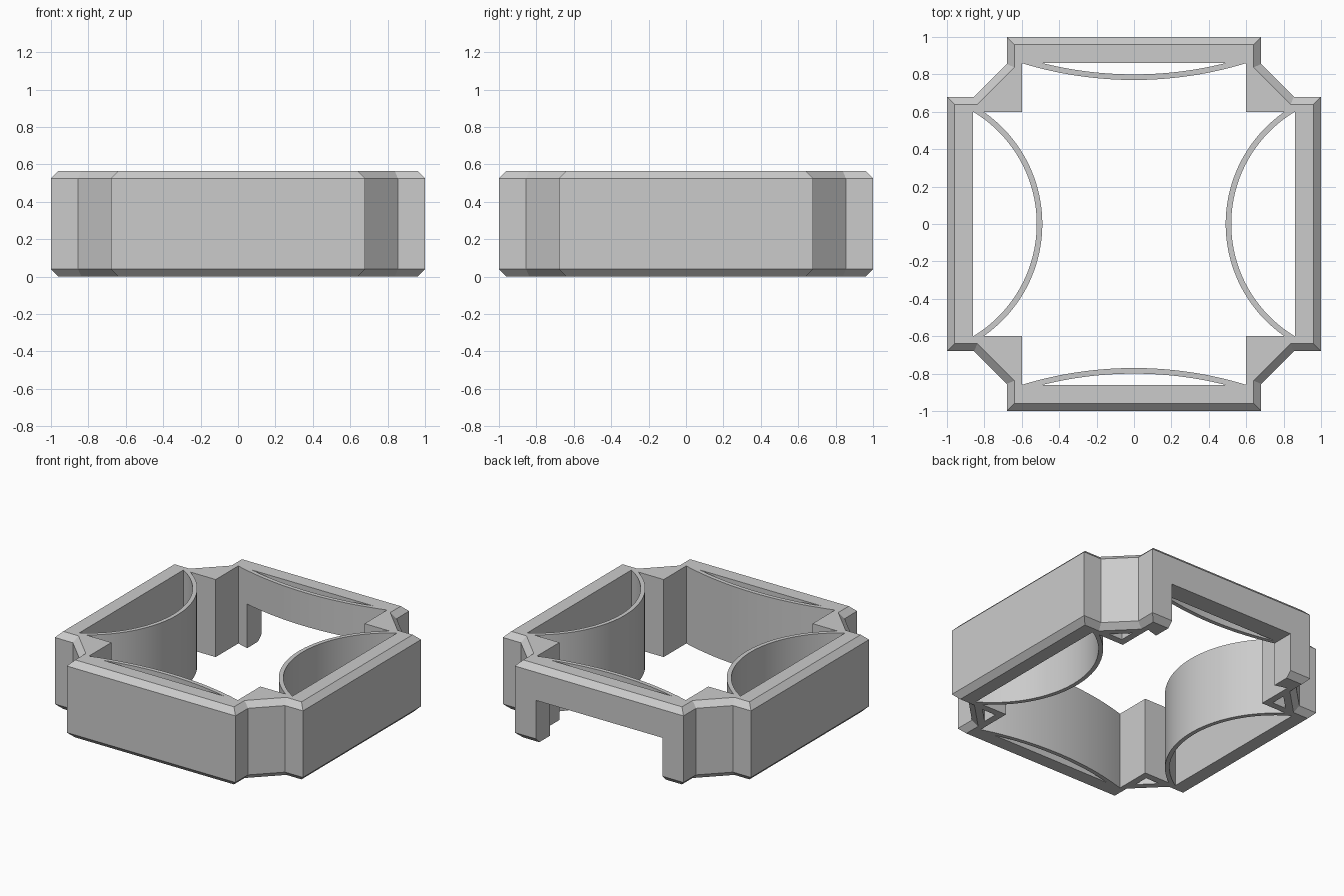
import bpy
import bmesh
import math

cube = bpy.data.objects.get("Cube")
if cube:
    bpy.data.objects.remove(cube, do_unlink=True)

HEIGHT, BEVEL = 0.565, 0.04
INNER, POST = 0.86, 0.6           # wall inner face, corner post inner face

grey = bpy.data.materials.new("light grey")
grey.use_nodes = True
colour = (0.6, 0.6, 0.6, 1)
grey.diffuse_color = colour
grey.node_tree.nodes["Principled BSDF"].inputs["Base Color"].default_value = colour


def loft(name, layers):
    """Closed solid through a stack of (outline, height) layers."""
    bm = bmesh.new()
    rings = [[bm.verts.new((x, y, z)) for x, y in pts] for pts, z in layers]
    n = len(rings[0])
    for low, high in zip(rings, rings[1:]):
        for i in range(n):
            j = (i + 1) % n
            bm.faces.new((low[i], low[j], high[j], high[i]))
    bm.faces.new(rings[0][::-1])
    bm.faces.new(rings[-1])
    bmesh.ops.recalc_face_normals(bm, faces=bm.faces[:])
    mesh = bpy.data.meshes.new(name)
    bm.to_mesh(mesh)
    bm.free()
    obj = bpy.data.objects.new(name, mesh)
    bpy.context.scene.collection.objects.link(obj)
    return obj


def turn(pts, quarter):
    """Rotate points by quarter turns about the centre."""
    for _ in range(quarter):
        pts = [(-y, x) for x, y in pts]
    return pts


def outline(side, notch, end):
    """Cross-shaped outline with chamfered inside corners."""
    quad = [(end, side), (notch, side), (side, notch), (side, end)]
    return [p for q in range(4) for p in turn(quad, q)]


def arc(centre, radius, half, steps=40):
    """Arc on the +x side bulging inwards, from -half to +half in y."""
    a = math.asin(half / radius)
    return [(centre - radius * math.cos(t), radius * math.sin(t))
            for t in (a * (2 * i / steps - 1) for i in range(steps + 1))]


def cut(obj, pts, low, high):
    """Subtract a straight prism from the object."""
    cutter = loft("cutter", [(pts, low), (pts, high)])
    cutter.hide_render = True
    mod = obj.modifiers.new("cut", "BOOLEAN")
    mod.operation, mod.solver, mod.object = "DIFFERENCE", "EXACT", cutter
    graph = bpy.context.evaluated_depsgraph_get()
    mesh = bpy.data.meshes.new_from_object(obj.evaluated_get(graph))
    obj.modifiers.clear()
    obj.data = mesh
    bpy.data.objects.remove(cutter, do_unlink=True)


# Bevelled outer body
full = outline(0.68, 0.855, 1.0)
inset = outline(0.64, 0.838, 0.96)
frame = loft("frame", [(inset, 0), (full, BEVEL), (full, HEIGHT - BEVEL), (inset, HEIGHT)])

# Central opening bounded by two deep and two shallow curved bands
deep_centre, deep_r = 1.22, 0.70
flat_centre, flat_r = 2.815, 2.045
band = 0.03
deep = arc(deep_centre, deep_r + band, POST)
flat = arc(flat_centre, flat_r, POST)
corner = [(POST, POST)]
opening = [p for q in range(4)
           for p in turn((deep + corner) if q % 2 == 0 else (flat + corner), q)]
cut(frame, opening, -0.1, HEIGHT + 0.1)

# Slots between each band and its straight wall
deep_half = math.sqrt(deep_r ** 2 - (deep_centre - INNER) ** 2)
slot_r = flat_r - band
flat_half = math.sqrt(slot_r ** 2 - (flat_centre - INNER) ** 2)
for q in range(4):
    slot = arc(deep_centre, deep_r, deep_half) if q % 2 == 0 else arc(flat_centre, slot_r, flat_half)
    cut(frame, turn(slot, q), -0.1, HEIGHT + 0.1)

# Doorway through the back wall and its band
cut(frame, [(-0.51, 0.7), (0.51, 0.7), (0.51, 1.1), (-0.51, 1.1)], -0.1, 0.32)

# Triangular pits under the corner posts
for q in range(4):
    cut(frame, turn([(0.65, 0.65), (0.76, 0.65), (0.65, 0.76)], q), -0.1, 0.3)

frame.data.materials.clear()
frame.data.materials.append(grey)
for poly in frame.data.polygons:
    poly.material_index = 0
bpy.ops.object.select_all(action="DESELECT")
frame.select_set(True)
bpy.context.view_layer.objects.active = frame
bpy.ops.object.shade_smooth_by_angle(angle=math.radians(25))
